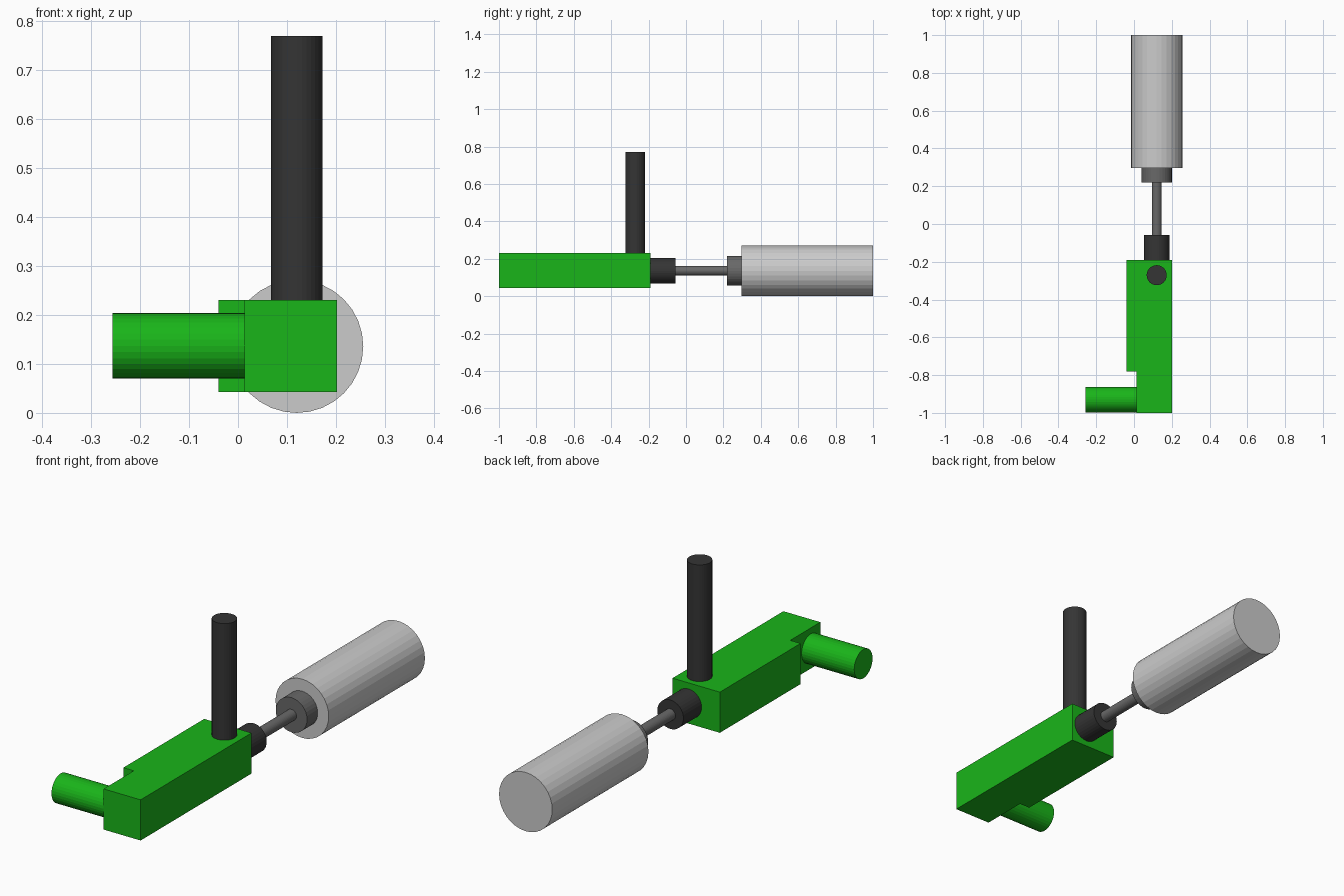
import bpy, bmesh
from math import pi
from mathutils import Matrix, Vector

if "Cube" in bpy.data.objects:
    bpy.data.objects.remove(bpy.data.objects["Cube"])


def material(name, rgb):
    m = bpy.data.materials.new(name)
    m.diffuse_color = (*rgb, 1)
    m.use_nodes = True
    m.node_tree.nodes["Principled BSDF"].inputs["Base Color"].default_value = m.diffuse_color
    return m


GREEN = material("green", (0.01, 0.46, 0.01))
BLACK = material("black", (0.035, 0.035, 0.035))
DARK = material("dark_grey", (0.14, 0.14, 0.14))


def add_object(name, bm, mat):
    bmesh.ops.recalc_face_normals(bm, faces=bm.faces)
    mesh = bpy.data.meshes.new(name)
    bm.to_mesh(mesh)
    bm.free()
    if mat:
        mesh.materials.append(mat)
    obj = bpy.data.objects.new(name, mesh)
    bpy.context.collection.objects.link(obj)
    return obj


def cylinder(name, start, end, radius, mat=None):
    """Flat-faced 32-sided cylinder between two points on an axis-parallel line."""
    start, end = Vector(start), Vector(end)
    axis = end - start
    rot = axis.to_track_quat('Z', 'Y').to_matrix().to_4x4()
    bm = bmesh.new()
    bmesh.ops.create_cone(bm, cap_ends=True, segments=32, radius1=radius, radius2=radius,
                          depth=axis.length,
                          matrix=Matrix.Translation((start + end) / 2) @ rot)
    return add_object(name, bm, mat)


CX, CZ = 0.12, 0.136  # shared long axis

# Main body: stepped outline extruded upwards
outline = [(0.013, -1), (0.202, -1), (0.202, -0.19), (-0.04, -0.19),
           (-0.04, -0.78), (0.013, -0.78)]
bm = bmesh.new()
face = bm.faces.new([bm.verts.new((x, y, 0.043)) for x, y in outline])
top = bmesh.ops.extrude_face_region(bm, geom=[face])["geom"]
bmesh.ops.translate(bm, vec=(0, 0, 0.188),
                    verts=[g for g in top if isinstance(g, bmesh.types.BMVert)])
add_object("body", bm, GREEN)

# Side stub and upright post
cylinder("side_stub", (-0.256, -0.93, 0.137), (0.013, -0.93, 0.137), 0.067, GREEN)
cylinder("upright_post", (CX, -0.271, 0.231), (CX, -0.271, 0.77), 0.053, BLACK)

# Parts along the long axis: name, y start, y end, radius, material
for name, y0, y1, r, mat in [
    ("coupling", -0.19, -0.057, 0.067, BLACK),
    ("rod", -0.057, 0.22, 0.026, DARK),
    ("collar", 0.219, 0.297, 0.08, DARK),
    ("canister", 0.297, 1.0, 0.136, None),
]:
    cylinder(name, (CX, y0, CZ), (CX, y1, CZ), r, mat)
